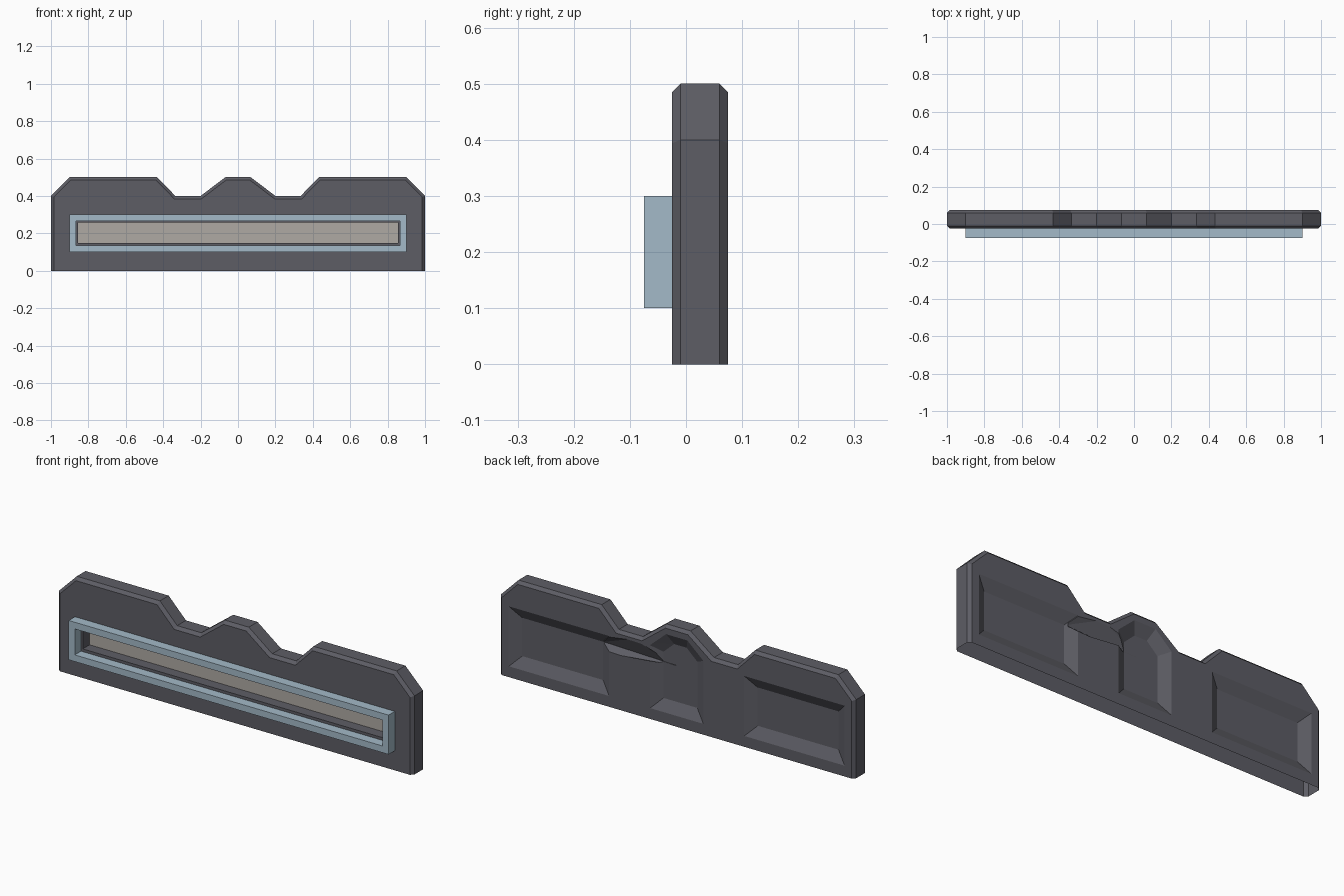
import bpy, bmesh
from mathutils import Vector

if "Cube" in bpy.data.objects:
    bpy.data.objects.remove(bpy.data.objects["Cube"])


def material(name, rgb):
    m = bpy.data.materials.new(name)
    m.diffuse_color = (*rgb, 1)
    m.use_nodes = True
    m.node_tree.nodes["Principled BSDF"].inputs["Base Color"].default_value = m.diffuse_color
    return m


def add_object(name, bm, mats=()):
    bmesh.ops.recalc_face_normals(bm, faces=bm.faces)
    me = bpy.data.meshes.new(name)
    bm.to_mesh(me)
    bm.free()
    for m in mats:
        me.materials.append(m)
    ob = bpy.data.objects.new(name, me)
    bpy.context.collection.objects.link(ob)
    return ob


def hull(name, points):
    bm = bmesh.new()
    for p in points:
        bm.verts.new(p)
    res = bmesh.ops.convex_hull(bm, input=bm.verts)
    loose = [v for v in bm.verts if not v.link_faces]
    bmesh.ops.delete(bm, geom=loose, context='VERTS')
    return add_object(name, bm)


def recess(name, outer, inner):
    # tapered pocket cutter, carried slightly past the back face
    grow = [(o[0] + (o[0] - i[0]) / 3, o[1] + (o[1] - i[1]) / 3) for o, i in zip(outer, inner)]
    return hull(name, [(x, FLOOR, z) for x, z in inner] + [(x, BACK + (BACK - FLOOR) / 3, z) for x, z in grow])


FRONT, BACK, FLOOR = -0.025, 0.075, 0.045
slate = material("slate", (0.11, 0.11, 0.13))
blue = material("pale_blue", (0.37, 0.49, 0.58))
taupe = material("taupe", (0.43, 0.40, 0.37))

# backing panel: notched outline, chamfered everywhere but the bottom
half = [(1, 0), (1, 0.4), (0.9, 0.5), (0.432, 0.5), (0.335, 0.4), (0.2, 0.4), (0.068, 0.5)]
outline = half + [(-x, z) for x, z in reversed(half)]
bm = bmesh.new()
face = bm.faces.new([bm.verts.new((x, FRONT, z)) for x, z in outline])
ext = bmesh.ops.extrude_face_region(bm, geom=[face], use_keep_orig=True)
for v in ext["geom"]:
    if isinstance(v, bmesh.types.BMVert):
        v.co.y = BACK
bmesh.ops.recalc_face_normals(bm, faces=bm.faces)
rims = [e for e in bm.edges
        if abs(e.verts[0].co.y - e.verts[1].co.y) < 1e-5
        and max(v.co.z for v in e.verts) > 0.01]
bmesh.ops.bevel(bm, geom=rims, offset=0.015, segments=1, profile=0.5, affect='EDGES')
panel = add_object("backing_panel", bm, [slate])

# back recesses: two rectangles and a central arch
cutters = []
for s, side in ((1, "right"), (-1, "left")):
    outer = [(s * x, z) for x, z in ((0.38, 0.055), (0.945, 0.055), (0.945, 0.36), (0.38, 0.36))]
    inner = [(s * x, z) for x, z in ((0.435, 0.11), (0.89, 0.11), (0.89, 0.305), (0.435, 0.305))]
    cutters.append(recess(side + "_recess_cutter", outer, inner))
arch_out = [(0.15, 0.055), (0.15, 0.375), (0.06, 0.455)]
arch_in = [(0.095, 0.11), (0.095, 0.345), (0.035, 0.40)]
mirror = lambda pts: pts + [(-x, z) for x, z in reversed(pts)]
cutters.append(recess("arch_recess_cutter", mirror(arch_out), mirror(arch_in)))

# slanted groove joining one side recess to the arch
top = 0.082
cutters.append(hull("groove_cutter", [
    (0.43, 0.046, 0.306), (0.02, 0.044, 0.294),
    (0.38, top, 0.275), (0.38, top, 0.365), (0.24, top, 0.386),
    (0.15, top, 0.36), (0.15, top, 0.298)]))

# slot in the front for the tray
cutters.append(hull("slot_cutter", [(x, y, z) for x in (-0.856, 0.856)
                                    for y in (-0.1, 0.034) for z in (0.148, 0.257)]))

for c in cutters:
    c.hide_render = True
    m = panel.modifiers.new(c.name, 'BOOLEAN')
    m.operation, m.solver, m.object = 'DIFFERENCE', 'EXACT', c
bpy.context.view_layer.update()
result = bpy.data.meshes.new_from_object(panel.evaluated_get(bpy.context.evaluated_depsgraph_get()))
panel.modifiers.clear()
panel.data = result
for c in cutters:
    bpy.data.objects.remove(c)

# the panel is open underneath
bm = bmesh.new()
bm.from_mesh(panel.data)
under = [f for f in bm.faces if all(v.co.z < 1e-4 for v in f.verts)]
bmesh.ops.delete(bm, geom=under, context='FACES_ONLY')
bm.to_mesh(panel.data)
bm.free()

# raised frame with a deep tray
bm = bmesh.new()
bmesh.ops.create_cube(bm, size=1)
for v in bm.verts:
    v.co = Vector((v.co.x * 1.8, v.co.y * 0.05 - 0.05, v.co.z * 0.2 + 0.2))
bm.normal_update()
back = [f for f in bm.faces if f.normal.y > 0.9]
bmesh.ops.delete(bm, geom=back, context='FACES_ONLY')
front = [f for f in bm.faces if f.normal.y < -0.9]
bmesh.ops.inset_region(bm, faces=front, thickness=0.048)
tray = bmesh.ops.extrude_face_region(bm, geom=front)
for g in tray["geom"]:
    if isinstance(g, bmesh.types.BMVert):
        g.co.y = 0.03
    elif isinstance(g, bmesh.types.BMFace):
        g.material_index = 1
bmesh.ops.delete(bm, geom=[f for f in front if f.is_valid], context='FACES_ONLY')
add_object("front_frame", bm, [blue, taupe])
